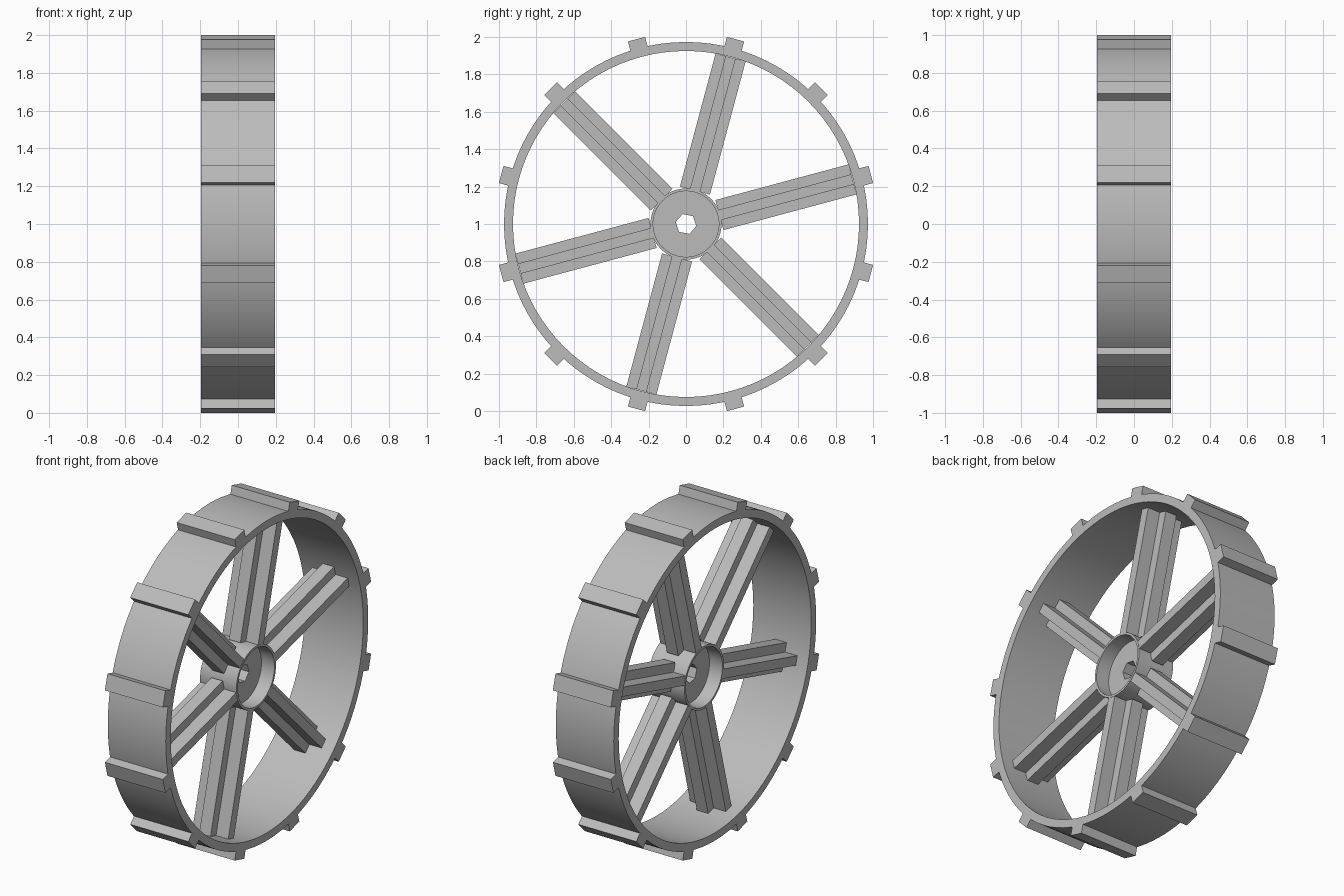
import bpy
import bmesh
from math import cos, sin, pi, radians

cube = bpy.data.objects.get("Cube")
if cube:
    bpy.data.objects.remove(cube, do_unlink=True)

AXLE_Z = 1.0
grey = bpy.data.materials.new("plain grey")
grey.use_nodes = True
grey.diffuse_color = (0.5, 0.5, 0.5, 1)
grey.node_tree.nodes["Principled BSDF"].inputs["Base Color"].default_value = (0.5, 0.5, 0.5, 1)


def finish(name, bm, angle=0.0, smooth=False):
    """Turn a bmesh into a grey object turned about the axle."""
    bmesh.ops.recalc_face_normals(bm, faces=bm.faces)
    mesh = bpy.data.meshes.new(name)
    bm.to_mesh(mesh)
    bm.free()
    mesh.materials.append(grey)
    obj = bpy.data.objects.new(name, mesh)
    bpy.context.collection.objects.link(obj)
    obj.location.z = AXLE_Z
    obj.rotation_euler.x = angle
    if smooth:
        bpy.ops.object.select_all(action='DESELECT')
        obj.select_set(True)
        bpy.context.view_layer.objects.active = obj
        bpy.ops.object.shade_smooth_by_angle(angle=radians(30))
    return obj


def lathe(name, profile, segments, phase=0.0):
    """Revolve a closed (x, radius) profile about x; radius may depend on angle."""
    bm = bmesh.new()
    loops = []
    for i in range(segments):
        a = 2 * pi * i / segments
        loop = []
        for x, r in profile:
            r = r(a) if callable(r) else r
            loop.append(bm.verts.new((x, r * cos(a), r * sin(a))))
        loops.append(loop)
    n = len(profile)
    for i in range(segments):
        p, q = loops[i], loops[(i + 1) % segments]
        for j in range(n):
            k = (j + 1) % n
            bm.faces.new((p[j], p[k], q[k], q[j]))
    return finish(name, bm, phase, smooth=True)


def radial_bar(name, section, r0, r1, angle):
    """Extrude an (x, z) section outward from r0 to r1, then turn it."""
    bm = bmesh.new()
    face = bm.faces.new([bm.verts.new((x, r0, z)) for x, z in section])
    ext = bmesh.ops.extrude_face_region(bm, geom=[face], use_keep_orig=True)
    moved = [g for g in ext["geom"] if isinstance(g, bmesh.types.BMVert)]
    bmesh.ops.translate(bm, verts=moved, vec=(0, r1 - r0, 0))
    return finish(name, bm, angle)


def band(half_width, inner, outer):
    return [(-half_width, inner), (half_width, inner),
            (half_width, outer), (-half_width, outer)]


def hexagon(a, corner=0.056):
    """Radius of a hexagon outline at angle a."""
    return corner * cos(pi / 6) / cos(a % (pi / 3) - pi / 6)


# Rim, hub sleeve and recessed hub plate with hexagonal bore
HALF_WIDTH = 0.195
lathe("rim", band(HALF_WIDTH, 0.925, 0.973), 96)
lathe("hub_sleeve", band(0.122, 0.176, 0.19), 48)
lathe("hub_plate", band(0.035, hexagon, 0.18), 48, radians(49))

# Twelve tread lugs across the rim
LUG = 0.0475
lug_section = [(-HALF_WIDTH, -LUG), (HALF_WIDTH, -LUG),
               (HALF_WIDTH, LUG), (-HALF_WIDTH, LUG)]
for i in range(12):
    radial_bar(f"tread_lug_{i + 1}", lug_section, 0.968, 1.023, radians(15 + 30 * i))

# Six spokes with a cross-shaped section
DEPTH, WEB, RIB, FLANGE = 0.12, 0.038, 0.028, 0.083
quarter = [(DEPTH, RIB), (WEB, RIB), (WEB, FLANGE)]
half = quarter + [(-x, z) for x, z in reversed(quarter)]
cross = half + [(x, -z) for x, z in [(-x, z) for x, z in half]]
for i in range(6):
    radial_bar(f"spoke_{i + 1}", cross, 0.185, 0.922, radians(15 + 60 * i))
